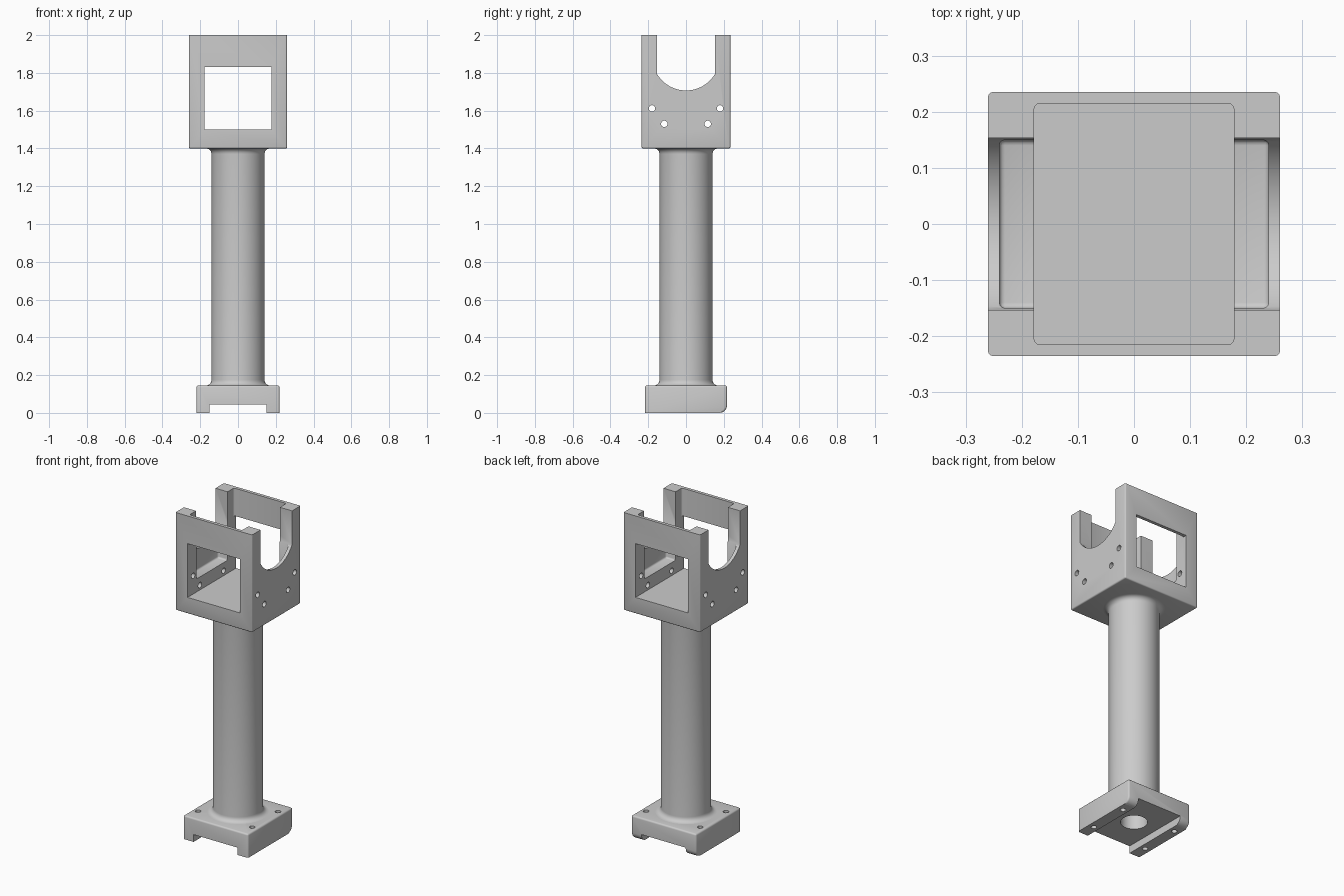
import bpy, bmesh, math
from mathutils import Matrix

if "Cube" in bpy.data.objects:
    bpy.data.objects.remove(bpy.data.objects["Cube"])


def to_object(name, bm):
    bmesh.ops.recalc_face_normals(bm, faces=bm.faces)
    mesh = bpy.data.meshes.new(name)
    bm.to_mesh(mesh)
    bm.free()
    ob = bpy.data.objects.new(name, mesh)
    bpy.context.collection.objects.link(ob)
    return ob


def bevel(bm, test, radius, segments):
    """Round the sharp edges whose midpoint passes the test."""
    edges = [e for e in bm.edges if e.calc_face_angle(0) > 0.7
             and test((e.verts[0].co + e.verts[1].co) / 2)]
    bmesh.ops.bevel(bm, geom=edges, offset=radius, offset_type='OFFSET',
                    segments=segments, profile=0.5, affect='EDGES')


def box(x, y, z0, z1):
    bm = bmesh.new()
    bmesh.ops.create_cube(bm, size=1)
    for v in bm.verts:
        v.co = (v.co.x * 2 * x, v.co.y * 2 * y, z1 if v.co.z > 0 else z0)
    return bm


def cylinder(radius, length, centre, axis='Z', sides=24):
    bm = bmesh.new()
    turn = Matrix.Rotation(math.pi / 2, 4, 'Y') if axis == 'X' else Matrix()
    bmesh.ops.create_cone(bm, cap_ends=True, segments=sides, radius1=radius, radius2=radius,
                          depth=length, matrix=Matrix.Translation(centre) @ turn)
    return bm


def extrude_x(points, half):
    bm = bmesh.new()
    face = bm.faces.new([bm.verts.new((-half, y, z)) for y, z in points])
    ext = bmesh.ops.extrude_face_region(bm, geom=[face])['geom']
    bmesh.ops.translate(bm, vec=(2 * half, 0, 0),
                        verts=[g for g in ext if isinstance(g, bmesh.types.BMVert)])
    return bm


def cut(ob, bm):
    cutter = to_object("cutter", bm)
    cutter.hide_render = True
    mod = ob.modifiers.new("cut", 'BOOLEAN')
    mod.operation, mod.solver, mod.object = 'DIFFERENCE', 'EXACT', cutter
    bpy.context.view_layer.objects.active = ob
    bpy.ops.object.modifier_apply(modifier=mod.name)
    bpy.data.objects.remove(cutter)


def smooth(ob):
    bpy.ops.object.select_all(action='DESELECT')
    ob.select_set(True)
    bpy.context.view_layer.objects.active = ob
    bpy.ops.object.shade_smooth_by_angle(angle=math.radians(35))


# Foot: rounded block with a large fillet along the lower back edge
bm = box(0.22, 0.217, 0, 0.145)
bevel(bm, lambda c: c.y > 0.2 and c.z < 0.01, 0.04, 6)
bevel(bm, lambda c: c.z > 0.001, 0.01, 3)
foot = to_object("foot", bm)
# Channel, bore and screw holes in the foot
cut(foot, box(0.15, 0.4, -0.1, 0.045))
cut(foot, cylinder(0.075, 0.4, (0, 0, 0.1), sides=48))
for sx in (-1, 1):
    for sy in (-1, 1):
        cut(foot, cylinder(0.016, 0.5, (sx * 0.184, sy * 0.125, 0.1)))
smooth(foot)

# Column: hollow lathed tube with a fillet at each end
R, F, B, T, N = 0.14, 0.03, 0.145, 1.4, 6
arc = [(R + F - F * math.sin(i / N * math.pi / 2), F - F * math.cos(i / N * math.pi / 2))
       for i in range(N + 1)]
profile = [(0.075, B)] + [(r, B + h) for r, h in arc] \
    + [(r, T - h) for r, h in reversed(arc)] + [(0.075, T)]
bm = bmesh.new()
verts = [bm.verts.new((r, 0, z)) for r, z in profile]
ring = [bm.edges.new((verts[i], verts[(i + 1) % len(verts)])) for i in range(len(verts))]
bmesh.ops.spin(bm, geom=verts + ring, cent=(0, 0, 0), axis=(0, 0, 1),
               angle=2 * math.pi, steps=64, use_duplicate=False)
bmesh.ops.remove_doubles(bm, verts=bm.verts, dist=1e-5)
smooth(to_object("column", bm))

# Bracket: box with rounded upright and bottom edges
bm = box(0.26, 0.235, 1.4, 2.0)
bevel(bm, lambda c: c.z < 1.99, 0.008, 3)
bracket = to_object("bracket", bm)
# Centre cavity, leaving thin front and back walls
bm = box(0.178, 0.215, 1.5, 2.1)
bevel(bm, lambda c: 1.55 < c.z < 2.05, 0.01, 3)
cut(bracket, bm)
# Side pockets with rounded floors
bm = box(0.24, 0.15, 1.58, 2.1)
bevel(bm, lambda c: c.z < 2.05, 0.01, 3)
cut(bracket, bm)
# Front and back windows
cut(bracket, box(0.178, 0.4, 1.5, 1.83))
# Round-bottomed slots through both side walls
W, SR, SZ = 0.153, 0.178, 1.885
half_angle = math.asin(W / SR)
curve = [(SR * math.sin(a), SZ - SR * math.cos(a))
         for a in (half_angle * (i / 16 - 1) for i in range(33))]
cut(bracket, extrude_x(curve + [(W, 2.1), (-W, 2.1)], 0.4))
# Side screw holes
for y, z in ((0.115, 1.53), (0.18, 1.612)):
    for sy in (-1, 1):
        cut(bracket, cylinder(0.017, 0.8, (0, sy * y, z), 'X'))
smooth(bracket)
